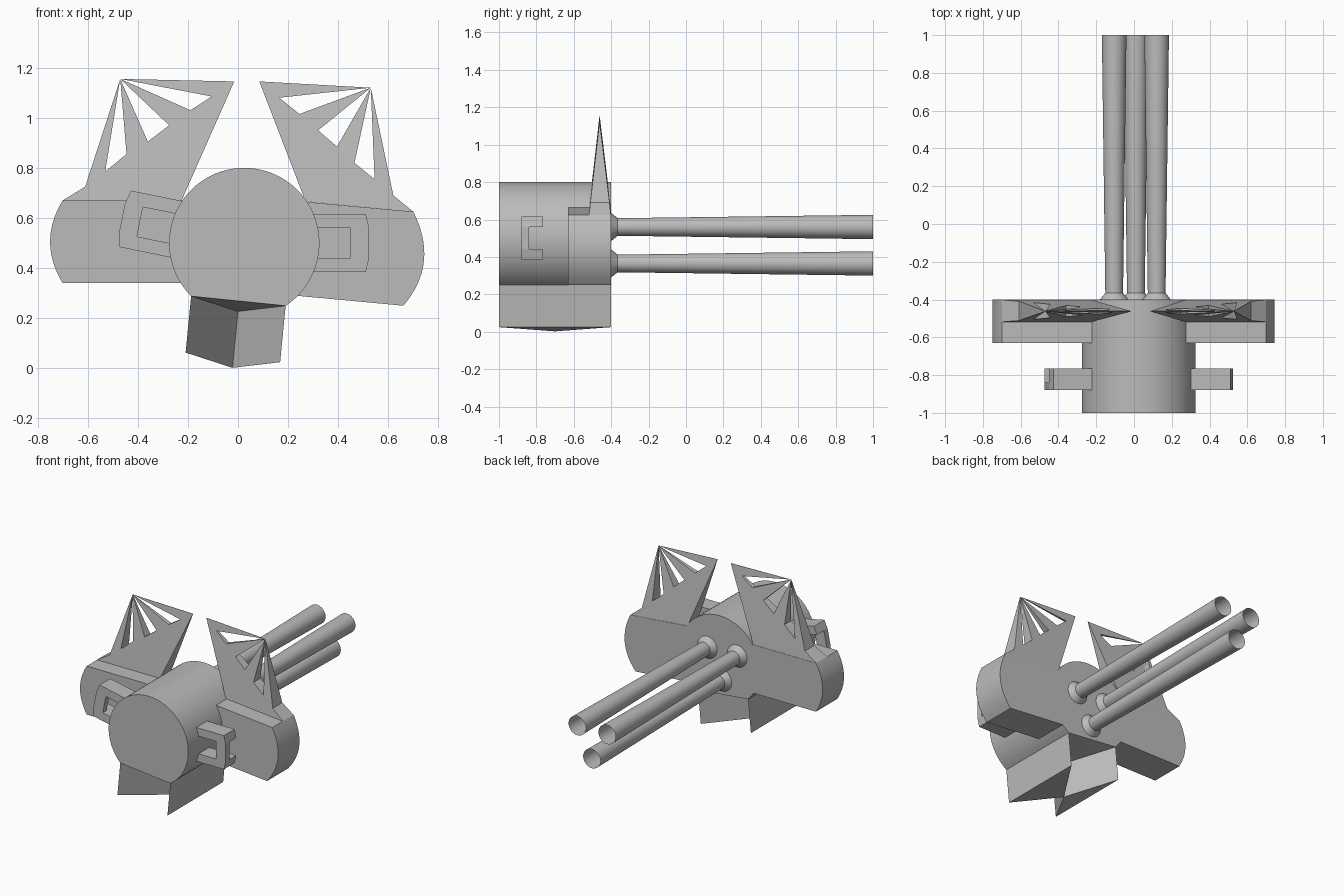
import bpy, bmesh
from math import radians, sin, cos, pi
from mathutils import Vector, Matrix

cube = bpy.data.objects.get("Cube")
if cube:
    bpy.data.objects.remove(cube, do_unlink=True)

GREY = bpy.data.materials.new("plain grey")
GREY.use_nodes = True
COLOUR = (0.5, 0.5, 0.5, 1)
GREY.diffuse_color = COLOUR
GREY.node_tree.nodes["Principled BSDF"].inputs["Base Color"].default_value = COLOUR


def smooth(ob):
    bpy.ops.object.select_all(action='DESELECT')
    ob.select_set(True)
    bpy.context.view_layer.objects.active = ob
    bpy.ops.object.shade_smooth_by_angle(angle=radians(30))


def finish(name, bm):
    bmesh.ops.recalc_face_normals(bm, faces=bm.faces)
    mesh = bpy.data.meshes.new(name)
    bm.to_mesh(mesh)
    bm.free()
    mesh.materials.append(GREY)
    ob = bpy.data.objects.new(name, mesh)
    bpy.context.collection.objects.link(ob)
    smooth(ob)
    return ob


def plate(name, points, polys, depth):
    """Front and back copies of polygons in the xz plane, walled along the rim."""
    bm = bmesh.new()
    sides = []
    for k in (0, 1):
        sides.append([bm.verts.new((x, depth(x, z)[k], z)) for x, z in points])
    front, back = sides
    rim = set()
    for poly in polys:
        bm.faces.new([front[i] for i in poly])
        bm.faces.new([back[i] for i in reversed(poly)])
        for a, b in zip(poly, poly[1:] + poly[:1]):
            rim ^= {(min(a, b), max(a, b))}
    for a, b in sorted(rim):
        bm.faces.new((front[a], front[b], back[b], back[a]))
    return finish(name, bm)


def prism(name, points, y0, y1):
    return plate(name, points, [list(range(len(points)))], lambda x, z: (y0, y1))


def hull(name, points):
    bm = bmesh.new()
    for p in points:
        bm.verts.new(p)
    bmesh.ops.convex_hull(bm, input=bm.verts[:])
    return finish(name, bm)


def bulge(a, b, out, n=14):
    """Rounded edge from a to b, pushed outwards by out."""
    a, b = Vector(a), Vector(b)
    ctrl = (a + b) / 2 + 2 * Vector(out)
    return [tuple(a * (1 - t) ** 2 + ctrl * 2 * t * (1 - t) + b * t * t)
            for t in (i / n for i in range(n + 1))]


# Drum body, cut flat underneath
CX, CZ, R = 0.025, 0.5, 0.3
start, end = radians(-56.6), radians(225)
arc = [start + (end - start) * i / 60 for i in range(61)]
drum = [(CX + R * cos(a), CZ + R * sin(a)) for a in arc]
prism("drum_body", drum, -1, -0.4)

# Shallow pyramid under the drum and the two keel wedges meeting in the middle
apex = Vector((0, -0.7, 0.227))
drop = Vector((-0.022, 0, -0.225))
edges = []
for x, z in (drum[-1], drum[0]):
    edges.append([Vector((x, -1, z)), Vector((x, -0.4, z))])
hull("drum_underside", edges[0] + edges[1] + [apex])
for name, edge in zip(("right_keel_wedge", "left_keel_wedge"), edges):
    top = edge + [apex]
    hull(name, top + [p + drop for p in top])

# Side wings with rounded outer ends
prism("right_wing", [(0, 0.67)] + bulge((-0.70, 0.67), (-0.70, 0.34), (-0.05, 0))
      + [(0, 0.34)], -0.63, -0.4)
prism("left_wing", [(0.1, 0.68)] + bulge((0.70, 0.625), (0.66, 0.25), (0.062, -0.01))
      + [(0.1, 0.302)], -0.63, -0.4)


# Horns: knife-edged fans of four spikes sharing one tip
def horn(name, points, tilt, low, high):
    def depth(x, z):
        t = min(max((high - z - tilt * x) / (high - low), 0.01), 1.0)
        return -0.462 - 0.056 * t, -0.462 + 0.06 * t
    tip = len(points) - 1
    spikes = [[i, tip, i + 1] for i in range(1, 9, 2)]
    plate(name, points, [list(range(tip))] + spikes, depth)


horn("right_horn", [(-0.70, 0.67), (-0.61, 0.725), (-0.53, 0.785), (-0.445, 0.855),
                    (-0.36, 0.905), (-0.275, 0.97), (-0.19, 1.03), (-0.105, 1.085),
                    (-0.015, 1.145), (-0.225, 0.67), (-0.47, 1.155)], 0.0, 0.67, 1.155)
horn("left_horn", [(0.70, 0.625), (0.62, 0.69), (0.545, 0.755), (0.465, 0.82),
                   (0.395, 0.885), (0.32, 0.95), (0.245, 1.015), (0.165, 1.08),
                   (0.085, 1.145), (0.27, 0.665), (0.53, 1.12)], 0.07, 0.68, 1.156)


# Bracket handles: two arms joined by a thin outer grip
def handle(side, sign, angle):
    turn = Matrix.Rotation(angle, 2)

    def place(points):
        out = []
        for x, z in points:
            p = turn @ Vector((sign * x, z))
            out.append((CX + p.x, CZ + p.y))
        return out
    for name, s in (("upper", 1), ("lower", -1)):
        arm = [(0.24, 0.06 * s), (0.498, 0.06 * s), (0.485, 0.115 * s), (0.24, 0.115 * s)]
        prism(f"{side}_handle_{name}_arm", place(arm), -0.88, -0.765)
    grip = [(0.425, 0.06), (0.498, 0.06), (0.498, -0.06), (0.425, -0.06)]
    prism(f"{side}_handle_grip", place(grip), -0.88, -0.84)


handle("left", 1, 0)
handle("right", -1, radians(-11.5))


# Three open flared barrels with conical collars
def tube(name, x, z, y0, y1, r0, r1):
    bpy.ops.mesh.primitive_cone_add(
        vertices=32, radius1=r0, radius2=r1, depth=y1 - y0, end_fill_type='NOTHING',
        location=(x, (y0 + y1) / 2, z), rotation=(-pi / 2, 0, 0))
    ob = bpy.context.object
    ob.name = name
    ob.data.materials.append(GREY)
    smooth(ob)


for name, x, z in (("right", -0.105, 0.56), ("middle", 0.01, 0.365), ("left", 0.12, 0.56)):
    tube(name + "_collar", x, z, -0.4, -0.365, 0.075, 0.047)
    tube(name + "_barrel", x, z, -0.365, 1, 0.047, 0.065)
